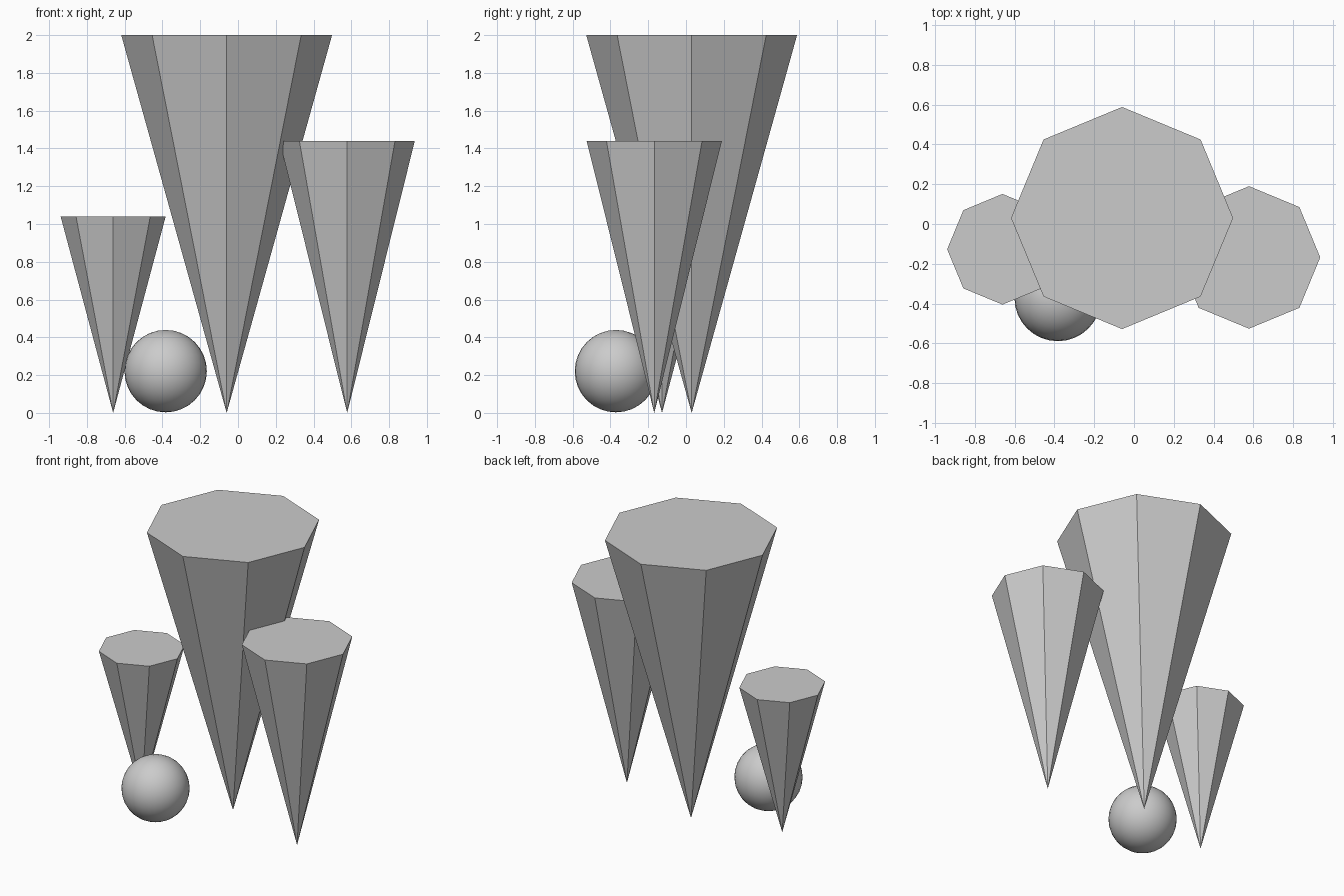
import bpy

if "Cube" in bpy.data.objects:
    bpy.data.objects.remove(bpy.data.objects["Cube"])


def inverted_cone(name, x, y, radius, height):
    """Eight-sided cone standing on its point, corners on the axes."""
    bpy.ops.mesh.primitive_cone_add(
        vertices=8, radius1=0, radius2=radius, depth=height,
        location=(x, y, height / 2))
    bpy.context.object.name = name


# Three faceted cones, points down
inverted_cone("large_cone", -0.06, 0.03, 0.558, 2.0)
inverted_cone("medium_cone", 0.578, -0.168, 0.358, 1.44)
inverted_cone("small_cone", -0.661, -0.127, 0.278, 1.04)

# Smooth ball on the ground
bpy.ops.mesh.primitive_uv_sphere_add(
    segments=32, ring_count=16, radius=0.218, location=(-0.383, -0.371, 0.221))
bpy.context.object.name = "ball"
bpy.ops.object.shade_smooth()
